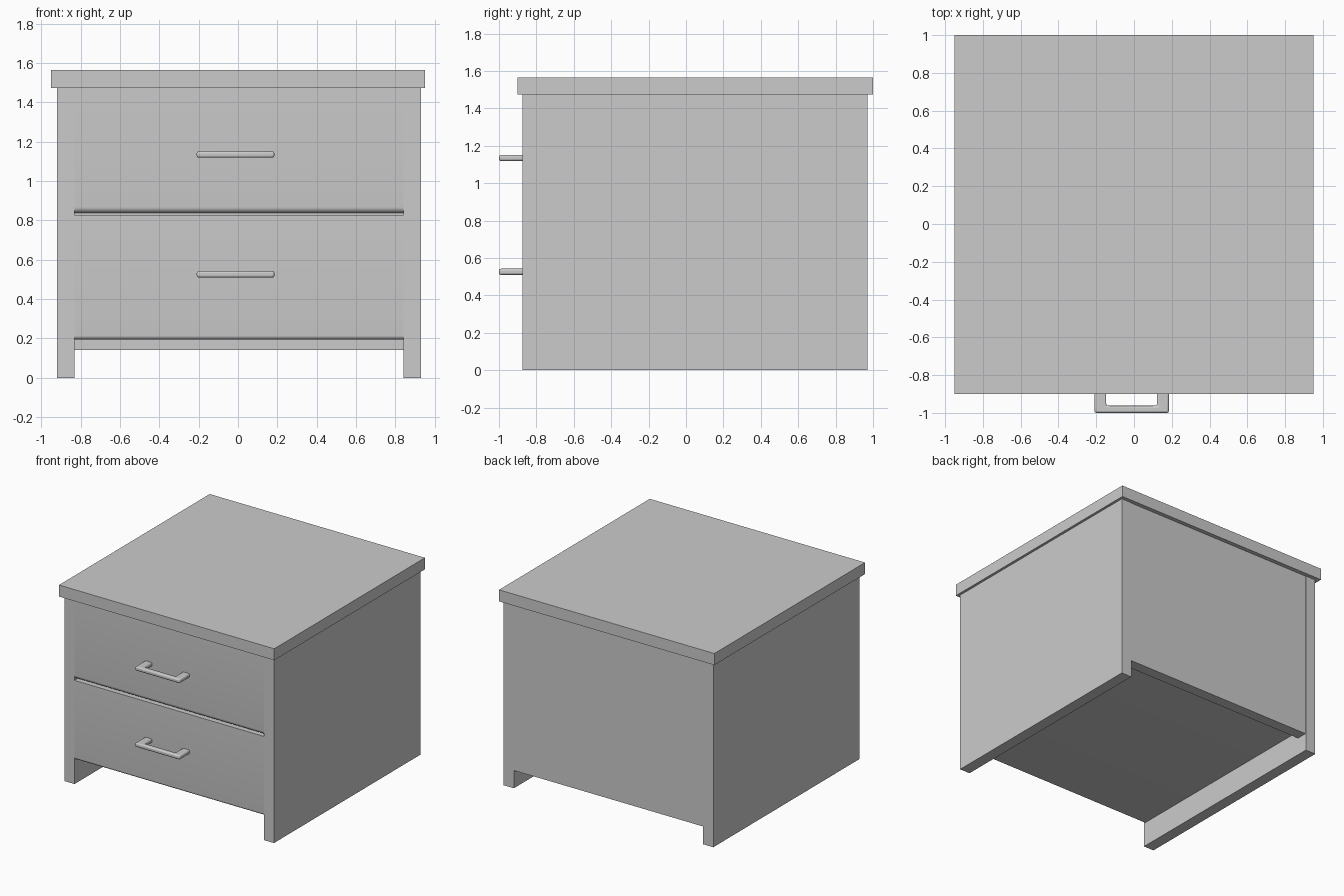
import bpy, bmesh, math
from mathutils import Vector

if "Cube" in bpy.data.objects:
    bpy.data.objects.remove(bpy.data.objects["Cube"])


def finish(bm, name):
    bmesh.ops.recalc_face_normals(bm, faces=bm.faces)
    me = bpy.data.meshes.new(name)
    bm.to_mesh(me)
    bm.free()
    ob = bpy.data.objects.new(name, me)
    bpy.context.collection.objects.link(ob)
    return ob


def smooth(ob):
    bpy.ops.object.select_all(action='DESELECT')
    ob.select_set(True)
    bpy.context.view_layer.objects.active = ob
    bpy.ops.object.shade_smooth_by_angle(angle=math.radians(35))


def prism(name, outline, axis, start, end):
    """Extrude a 2D outline along axis (0 = x with yz outline, 2 = z with xy outline)."""
    bm = bmesh.new()
    pts = [Vector((start, a, b)) if axis == 0 else Vector((a, b, start)) for a, b in outline]
    face = bm.faces.new([bm.verts.new(p) for p in pts])
    ext = bmesh.ops.extrude_face_region(bm, geom=[face])
    step = Vector((0, 0, 0))
    step[axis] = end - start
    bmesh.ops.translate(bm, vec=step, verts=[v for v in ext['geom'] if isinstance(v, bmesh.types.BMVert)])
    return finish(bm, name)


def box(name, x, y, z):
    return prism(name, [(x[0], y[0]), (x[1], y[0]), (x[1], y[1]), (x[0], y[1])], 2, *z)


FRONT, BACK = -0.875, 0.97
INNER = (-0.83, 0.84)

# Carcass: top, sides reaching the floor, back panel
box("top_board", (-0.95, 0.95), (-0.9, 1.0), (1.473, 1.565))
box("left_side_panel", (-0.92, INNER[0]), (FRONT, BACK), (0, 1.473))
box("right_side_panel", (INNER[1], 0.93), (FRONT, BACK), (0, 1.473))
box("back_panel", INNER, (0.88, BACK - 0.003), (0.14, 1.473))


# Drawers with a rounded lower front edge
def drawer(name, z0, z1, r):
    arc = [(FRONT + r - r * math.cos(t), z0 + r - r * math.sin(t))
           for t in (math.pi / 2 * i / 6 for i in range(7))]
    smooth(prism(name, arc + [(0.88, z0), (0.88, z1), (FRONT, z1)], 0, *INNER))


drawer("upper_drawer", 0.838, 1.473, 0.03)
drawer("lower_drawer", 0.195, 0.827, 0.02)
box("divider_rail", INNER, (FRONT + 0.05, 0.88), (0.827, 0.838))


# Handles: U-shaped bars with softened edges
def handle(name, z):
    xa, xb, leg = -0.21, 0.185, 0.063
    u = [(xa, FRONT + 0.02), (xa, -1.0), (xb, -1.0), (xb, FRONT + 0.02),
         (xb - leg, FRONT + 0.02), (xb - leg, -0.962), (xa + leg, -0.962), (xa + leg, FRONT + 0.02)]
    ob = prism(name, u, 2, z - 0.0165, z + 0.0165)
    mod = ob.modifiers.new("soft_edges", 'BEVEL')
    mod.width = 0.011
    mod.segments = 3
    smooth(ob)


handle("upper_handle", 1.135)
handle("lower_handle", 0.526)
